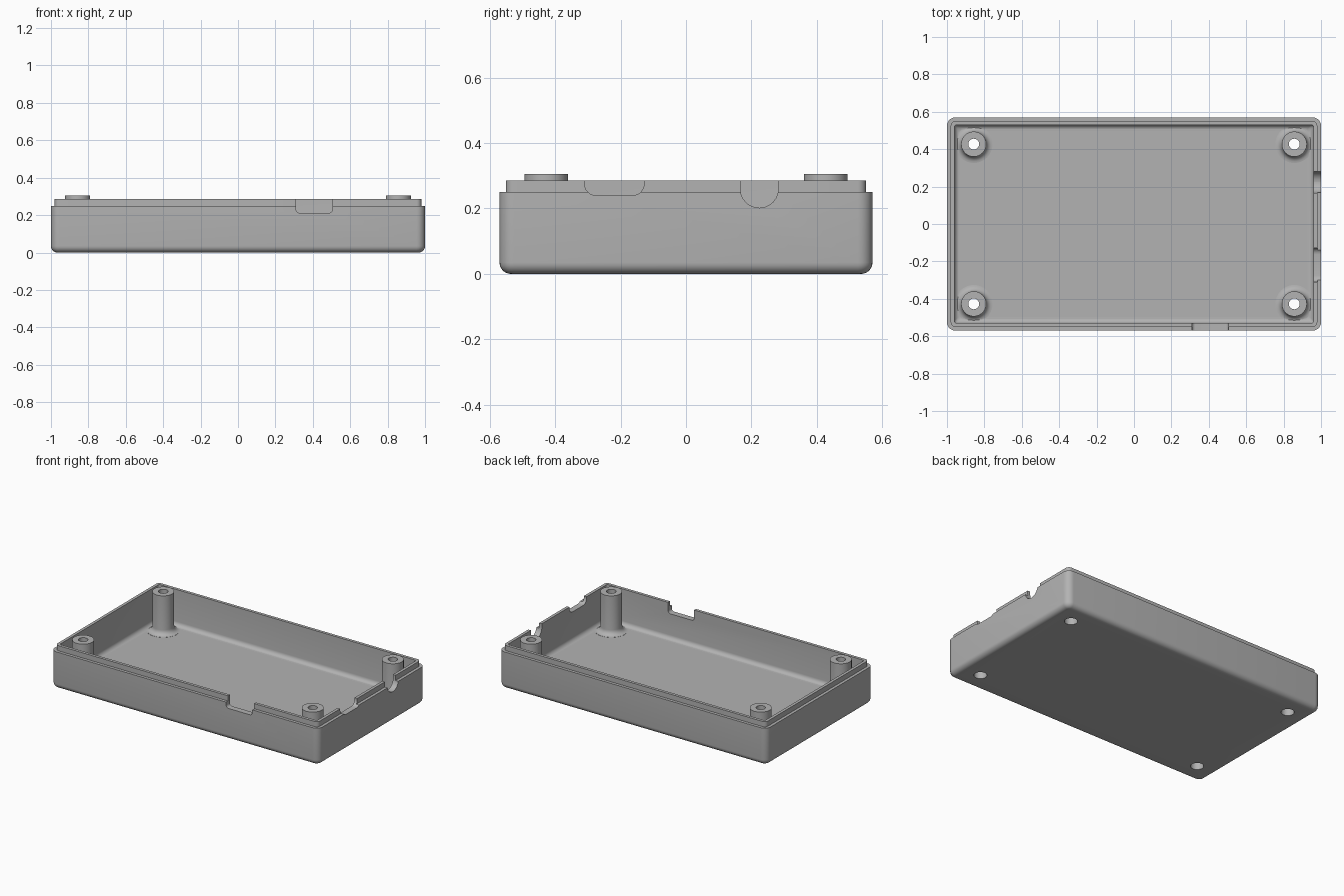
import bpy, bmesh
from math import sin, cos, pi, radians

cube = bpy.data.objects.get("Cube")
if cube:
    bpy.data.objects.remove(cube, do_unlink=True)

HX, HY = 1.0, 0.57
FLOOR, RIM, LIP, POST_TOP = 0.04, 0.25, 0.285, 0.305
WALL, STEP = 0.04, 0.02

grey = bpy.data.materials.new("plastic grey")
grey.use_nodes = True
grey.diffuse_color = (0.45, 0.45, 0.45, 1)
grey.node_tree.nodes["Principled BSDF"].inputs["Base Color"].default_value = (0.45, 0.45, 0.45, 1)


def finish(name, bm):
    bmesh.ops.recalc_face_normals(bm, faces=bm.faces)
    mesh = bpy.data.meshes.new(name)
    bm.to_mesh(mesh)
    bm.free()
    mesh.materials.append(grey)
    obj = bpy.data.objects.new(name, mesh)
    bpy.context.collection.objects.link(obj)
    return obj


def loft(name, rings):
    """Skin closed rings of equal length and cap both ends."""
    bm = bmesh.new()
    loops = [[bm.verts.new(p) for p in ring] for ring in rings]
    n = len(loops[0])
    for a, b in zip(loops, loops[1:]):
        for i in range(n):
            j = (i + 1) % n
            bm.faces.new((a[i], a[j], b[j], b[i]))
    bm.faces.new(loops[0])
    bm.faces.new(loops[-1])
    return finish(name, bm)


def rounded_ring(inset, z, corner=0.045, seg=6):
    r = max(corner - inset, 0.012)
    x, y = HX - inset - r, HY - inset - r
    pts = []
    for k, (sx, sy) in enumerate(((1, 1), (-1, 1), (-1, -1), (1, -1))):
        for i in range(seg + 1):
            a = (k + i / seg) * pi / 2
            pts.append((sx * x + r * cos(a), sy * y + r * sin(a), z))
    return pts


def circle(cx, cy, r, z, n=40):
    return [(cx + r * cos(2 * pi * i / n), cy + r * sin(2 * pi * i / n), z) for i in range(n)]


def combine(target, tool, operation):
    mod = target.modifiers.new(tool.name, 'BOOLEAN')
    mod.operation, mod.solver, mod.object = operation, 'EXACT', tool
    bpy.context.view_layer.objects.active = target
    bpy.ops.object.modifier_apply(modifier=mod.name)
    bpy.data.objects.remove(tool, do_unlink=True)


# Hollow shell: rounded bottom edge, stepped rim, thin lip, filleted floor
quarter = [i / 6 * pi / 2 for i in range(7)]
R, F = 0.035, 0.03
rings = [rounded_ring(R * (1 - sin(a)), R * (1 - cos(a))) for a in quarter]
rings += [rounded_ring(0, RIM), rounded_ring(STEP, RIM), rounded_ring(STEP, LIP),
          rounded_ring(WALL, LIP)]
rings += [rounded_ring(WALL + F * (1 - cos(a)), FLOOR + F * (1 - sin(a))) for a in quarter]
tray = loft("enclosure_tray", rings)

# Four screw posts with flared feet and countersunk through holes
P, PF = 0.067, 0.034
corners = [(sx * 0.857, sy * 0.427) for sx in (-1, 1) for sy in (-1, 1)]
for x, y in corners:
    prof = [(P + PF, FLOOR - 0.015)]
    prof += [(P + PF * (1 - sin(a)), FLOOR + 0.001 + PF * (1 - cos(a))) for a in quarter]
    prof += [(P, POST_TOP)]
    combine(tray, loft("screw_post", [circle(x, y, r, z) for r, z in prof]), 'UNION')
for x, y in corners:
    bore = [(0.04, -0.05), (0.04, 0.05), (0.029, 0.05), (0.029, 0.4)]
    combine(tray, loft("screw_hole", [circle(x, y, r, z) for r, z in bore]), 'DIFFERENCE')


# Connector notches: a U outline with rounded bottom corners, pushed through a wall
def notch(name, lo, hi, bottom, r, side):
    outline = [(lo, 0.4)]
    outline += [(lo + r * (1 - cos(a)), bottom + r * (1 - sin(a))) for a in quarter]
    outline += [(hi - r * (1 - sin(a)), bottom + r * (1 - cos(a))) for a in quarter]
    outline += [(hi, 0.4)]
    if side:
        ends = [[(d, u, v) for u, v in outline] for d in (0.945, 1.1)]
    else:
        ends = [[(u, d, v) for u, v in outline] for d in (-0.7, -0.515)]
    combine(tray, loft(name, ends), 'DIFFERENCE')


notch("front_port", 0.31, 0.505, 0.212, 0.018, False)
notch("side_port", -0.31, -0.128, 0.24, 0.035, True)
notch("side_jack", 0.166, 0.282, 0.202, 0.0575, True)

# Smooth fillets, crisp edges
bpy.ops.object.select_all(action='DESELECT')
tray.select_set(True)
bpy.context.view_layer.objects.active = tray
bpy.ops.object.shade_smooth_by_angle(angle=radians(30))
